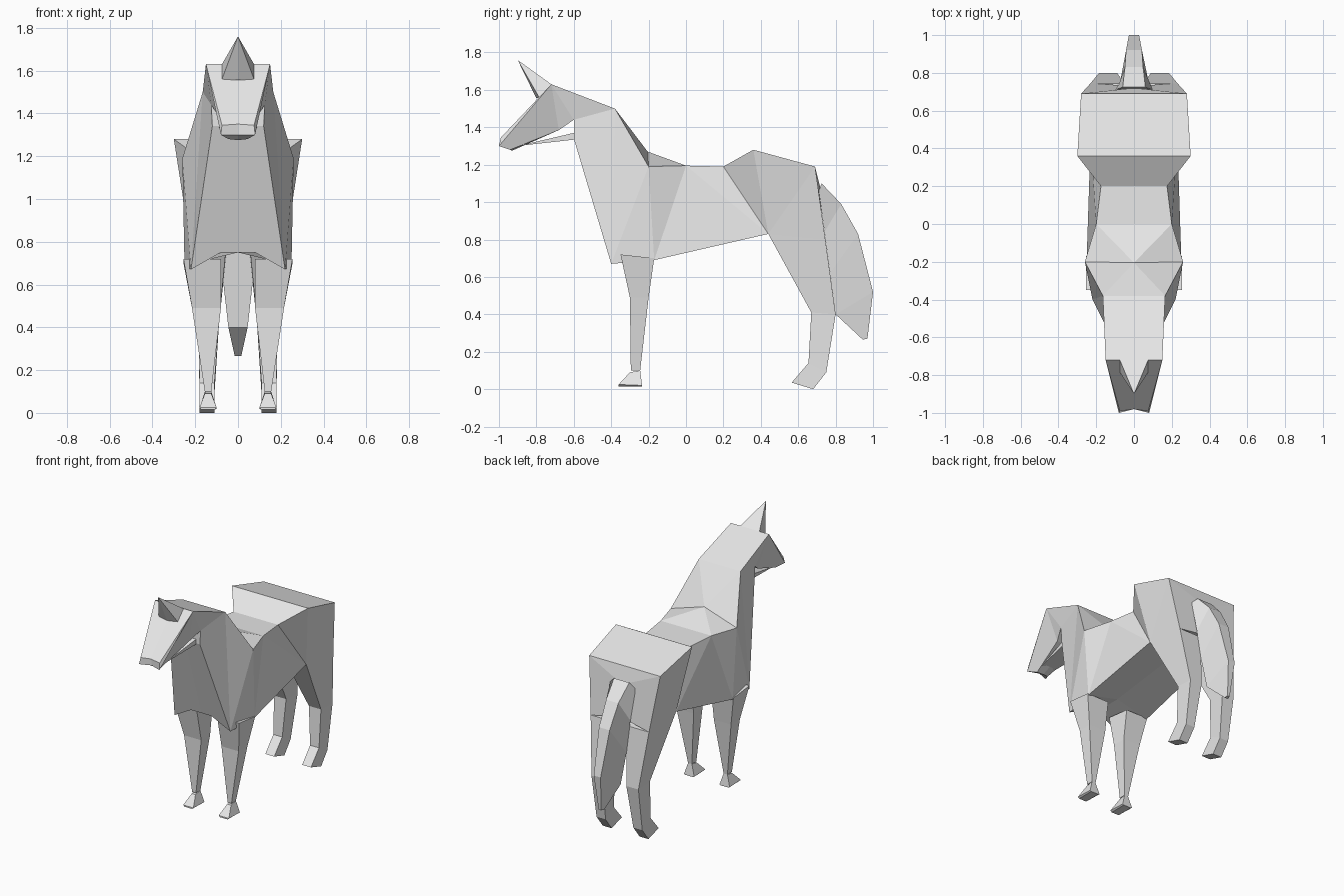
import bpy, bmesh

if "Cube" in bpy.data.objects:
    bpy.data.objects.remove(bpy.data.objects["Cube"])

grey = bpy.data.materials.new("plain grey")
grey.diffuse_color = (0.8, 0.8, 0.8, 1)
grey.use_nodes = True
grey.node_tree.nodes["Principled BSDF"].inputs["Base Color"].default_value = grey.diffuse_color


def build(name, verts, faces, mirror=True):
    """Flat-faced mesh; optionally mirrored across x = 0."""
    bm = bmesh.new()
    vs = [bm.verts.new(v) for v in verts]
    for f in faces:
        bm.faces.new([vs[i] for i in f])
    if mirror:
        geom = bm.verts[:] + bm.edges[:] + bm.faces[:]
        bmesh.ops.mirror(bm, geom=geom, axis='X', merge_dist=0.0005)
    bmesh.ops.remove_doubles(bm, verts=bm.verts[:], dist=0.0005)
    bmesh.ops.recalc_face_normals(bm, faces=bm.faces[:])
    me = bpy.data.meshes.new(name)
    bm.to_mesh(me)
    bm.free()
    me.materials.append(grey)
    ob = bpy.data.objects.new(name, me)
    bpy.context.collection.objects.link(ob)
    return ob


def named(name, points, faces):
    """Half mesh from lettered points and faces spelled with those letters."""
    keys = list(points)
    return build(name, list(points.values()), [[keys.index(c) for c in f] for f in faces.split()])


def loft(name, sections, mirror=True):
    """Skin a stack of four-cornered sections and cap both ends."""
    verts = [p for s in sections for p in s]
    n = len(sections)
    faces = [(4*i + j, 4*i + (j+1) % 4, 4*i + 4 + (j+1) % 4, 4*i + 4 + j)
             for i in range(n - 1) for j in range(4)]
    faces += [(3, 2, 1, 0), tuple(range(4*n - 4, 4*n))]
    return build(name, verts, faces, mirror)


def leg_section(inner, outer, front, back):
    (fy, fz), (by, bz) = front, back
    return [(inner, fy, fz), (outer, fy, fz), (outer, by, bz), (inner, by, bz)]


# Neck, trunk and rump: capitals lie on the centre line
body = {
    'A': (0, -.72, 1.63), 'a': (.15, -.72, 1.63),     # poll
    'B': (0, -.38, 1.50), 'b': (.165, -.38, 1.50),    # crest of neck
    'C': (0, -.205, 1.27), 'd': (.26, -.20, 1.19),    # withers
    'E': (0, 0, 1.195), 'e': (.20, 0, 1.195),         # back
    'F': (0, .20, 1.19), 'f': (.175, .20, 1.19),      # loin
    'G': (0, .36, 1.28), 'g': (.30, .36, 1.28),       # croup
    'H': (0, .69, 1.19), 'h': (.28, .69, 1.19),       # rump
    'K': (0, .72, 1.07), 'R': (0, .73, .84), 'k': (.23, .745, .80),
    'T': (0, -.60, 1.44), 't': (.125, -.60, 1.44),    # throat
    'U': (0, -.60, 1.34), 'u': (.12, -.60, 1.34),
    'V': (0, -.415, .75), 'n': (.08, -.415, .75), 'v': (.22, -.40, .67),
    'W': (0, -.17, .75), 'w': (.25, -.17, .69),       # belly
    'X': (0, .44, .83), 'x': (.23, .44, .83),
}
named("body", body,
      "AabB BbC bdC Cde CeE EefF FfgG GghH HhK hkRK "
      "abt btuv bvd dvw dwe ewx exf fxg gxh hxk "
      "uvnVU tuUT vwWVn wxXW xkRX aTt aAT")

# Head with a tapering muzzle
head = {
    'A': (0, -.72, 1.63), 'a': (.15, -.72, 1.63),
    'M': (0, -.98, 1.35), 'm': (.075, -.99, 1.345),
    'N': (0, -.97, 1.30), 'n': (.08, -1.0, 1.30),
    'P': (0, -.93, 1.275), 'p': (.045, -.94, 1.28),
    'J': (0, -.68, 1.385), 'j': (.09, -.68, 1.385),
    'T': (0, -.60, 1.44), 't': (.125, -.60, 1.44),
}
named("head", head, "AamM MmnN NnpP PpjJ JjtT anm atj ajpn aATt")

# Thin lower jaw, open below the muzzle
named("lower_jaw",
      {'a': (.09, -.60, 1.37), 'A': (0, -.60, 1.37), 'b': (.09, -.59, 1.335),
       'B': (0, -.59, 1.335), 'c': (.05, -.90, 1.30), 'C': (0, -.90, 1.30)},
      "AacC BbcC abc AabB")

# Pointed ears joined at the tip
named("ears",
      {'a': (.075, -.72, 1.63), 'A': (0, -.72, 1.63), 'b': (.075, -.785, 1.56),
       'B': (0, -.80, 1.555), 't': (0, -.90, 1.76)},
      "aAt abt bBt")

# Front legs and hooves
loft("front_legs", [
    leg_section(.08, .255, (-.35, .72), (-.17, .70)),
    leg_section(.08, .215, (-.30, .49), (-.20, .49)),
    leg_section(.125, .155, (-.295, .10), (-.245, .10)),
])
loft("front_hooves", [
    leg_section(.125, .155, (-.30, .09), (-.245, .10)),
    leg_section(.10, .18, (-.36, .025), (-.235, .02)),
    leg_section(.11, .17, (-.36, .015), (-.235, .015)),
])

# Hind legs with hock and angled hoof
loft("hind_legs", [
    leg_section(.05, .23, (.44, .83), (.745, .80)),
    leg_section(.09, .185, (.67, .41), (.80, .40)),
    leg_section(.11, .18, (.655, .14), (.75, .09)),
    leg_section(.11, .18, (.565, .035), (.68, 0)),
])

# Drooping tail, narrower along its rear edge: (front), (back), half width
tail = [((.71, 1.06), (.725, 1.10), .10), ((.74, .84), (.83, .99), .08),
        ((.77, .62), (.92, .83), .07), ((.80, .40), (1.0, .52), .045),
        ((.945, .265), (.97, .27), .015)]
loft("tail", [[(-w, *f), (w, *f), (.6 * w, *b), (-.6 * w, *b)] for f, b, w in tail], mirror=False)
